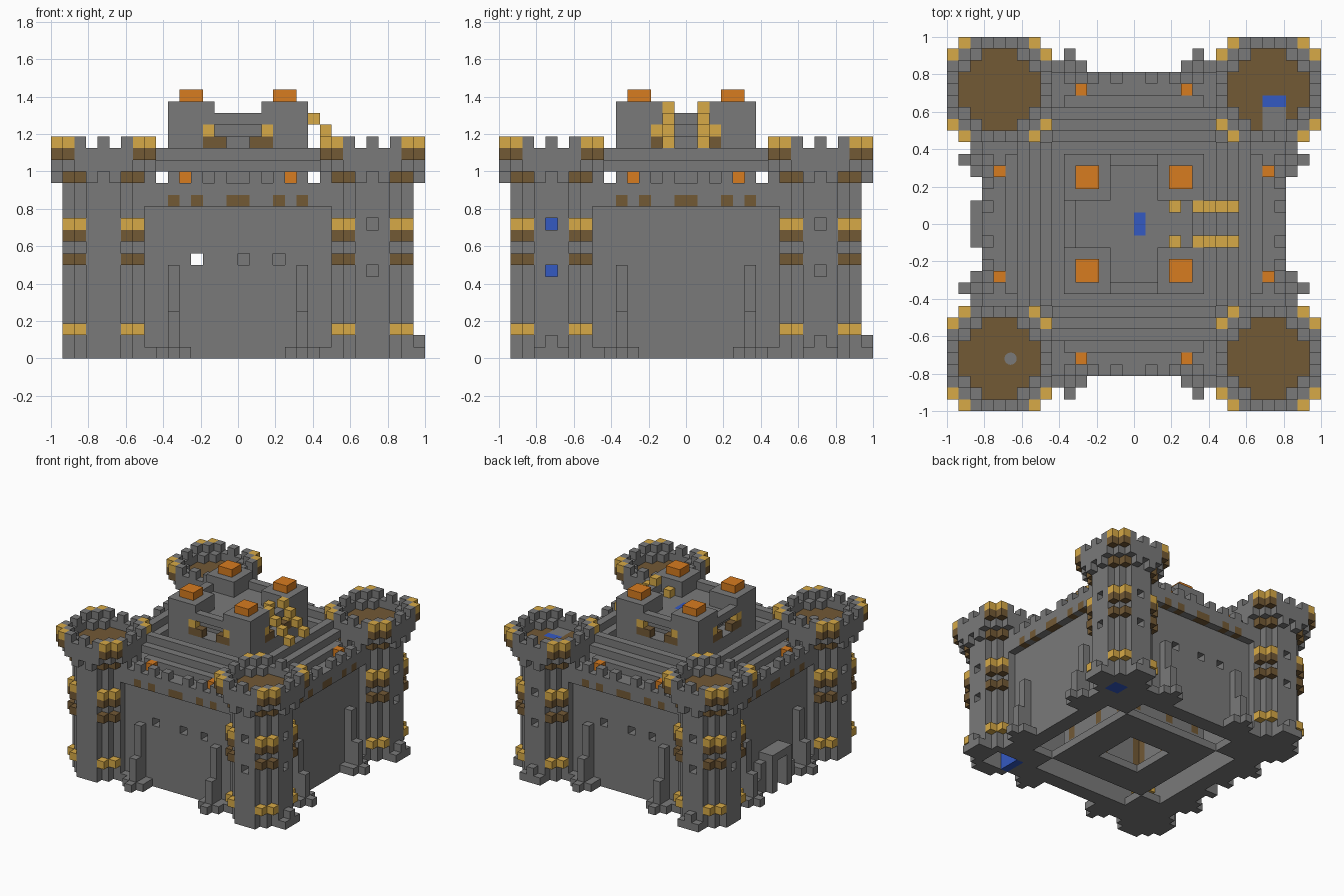
import bpy
import bmesh
from itertools import product
from mathutils import Vector

cube = bpy.data.objects.get("Cube")
if cube:
    bpy.data.objects.remove(cube)

N = 32            # blocks along the longest side
S = 2 / N         # block size
LAST = N - 1


def material(name, rgb):
    m = bpy.data.materials.new(name)
    m.use_nodes = True
    m.diffuse_color = (*rgb, 1)
    m.node_tree.nodes["Principled BSDF"].inputs["Base Color"].default_value = (*rgb, 1)
    return m


STONE, GOLD, BROWN, ORANGE, BLUE = range(5)
MATERIALS = [
    material("grey_stone", (0.195, 0.195, 0.195)),
    material("gold_trim", (0.68, 0.4, 0.063)),
    material("brown_wood", (0.17, 0.1, 0.036)),
    material("orange_lamp", (0.68, 0.2, 0.014)),
    material("blue_glass", (0.034, 0.1, 0.54)),
]


def span(r):
    return (r,) if isinstance(r, int) else range(r[0], r[1] + 1)


def fill(cells, x, y, z, colour=STONE):
    """Fill a box of blocks; each range is one index or (first, last)."""
    for c in product(span(x), span(y), span(z)):
        cells[c] = colour


def carve(cells, x, y, z):
    for c in product(span(x), span(y), span(z)):
        cells.pop(c, None)


def build(name, cells):
    """Turn blocks into a mesh that keeps only the exposed sides."""
    bm = bmesh.new()
    verts = {}
    for cell, colour in cells.items():
        for axis, side in product(range(3), (0, 1)):
            near = list(cell)
            near[axis] += 2 * side - 1
            if tuple(near) in cells:
                continue
            a, b = (axis + 1) % 3, (axis + 2) % 3
            loop = []
            for da, db in ((0, 0), (1, 0), (1, 1), (0, 1)):
                p = list(cell)
                p[axis] += side
                p[a] += da
                p[b] += db
                key = tuple(p)
                if key not in verts:
                    verts[key] = bm.verts.new(Vector((p[0] - N / 2, p[1] - N / 2, p[2])) * S)
                loop.append(verts[key])
            face = bm.faces.new(loop if side else loop[::-1])
            face.material_index = colour
    bmesh.ops.dissolve_limit(bm, angle_limit=0.01, verts=bm.verts, edges=bm.edges,
                             delimit={'MATERIAL'})
    mesh = bpy.data.meshes.new(name)
    bm.to_mesh(mesh)
    bm.free()
    for m in MATERIALS:
        mesh.materials.append(m)
    obj = bpy.data.objects.new(name, mesh)
    bpy.context.collection.objects.link(obj)


def octagon(lo, hi):
    """Yield x, y and edge distances of a square, leaving corner tips to the caller."""
    for x, y in product(range(lo, hi + 1), repeat=2):
        yield x, y, min(x - lo, hi - x), min(y - lo, hi - y)


def tower(name, right, back):
    t = {}
    bands = {2: GOLD, 8: BROWN, 10: BROWN, 11: GOLD, 15: BROWN}
    # shaft with coloured corner bands
    for x, y, dx, dy in octagon(1, 7):
        for z in range(16):
            if dx + dy > 1:
                t[x, y, z] = STONE
            elif dx + dy == 1 and z in bands:
                t[x, y, z] = bands[z]
    # overhanging platform, floor, parapet and battlements
    for x, y, dx, dy in octagon(0, 8):
        rim = min(dx, dy) == 0
        inner_corner = not rim and dx + dy < 4
        if dx + dy > 1:
            if rim and max(dx, dy) == 3:
                t[x, y, 15] = STONE
            t[x, y, 16] = STONE if rim or inner_corner else BROWN
            if rim or inner_corner:
                t[x, y, 17] = STONE
            if dx == dy == 1 or rim and max(dx, dy) in (2, 4):
                t[x, y, 18] = STONE
        elif dx + dy == 1:
            t[x, y, 17] = BROWN
            t[x, y, 18] = GOLD
    # open shaft with a blue inner wall
    if right and not back:
        carve(t, (3, 5), (3, 5), (0, 14))
        fill(t, 2, (3, 5), (0, 14), BLUE)
    # windows
    for z in (7, 11):
        if right or back:
            carve(t, 4, (6, 7) if back else (1, 2), z)
        carve(t, (6, 7) if right else 1, 4, z)
    # stepped feet
    if right:
        fill(t, 8, (3, 5), 0)
        fill(t, 8, 4, 1)
    if back:
        fill(t, (3, 5), 8, 0)
        fill(t, 4, 8, 1)
    # blue hatch in one floor, with its foot below
    if right and back:
        fill(t, (4, 5), (1, 2), 16)
        fill(t, (4, 5), 3, 16, BLUE)
        fill(t, (4, 5), (3, 4), 0, BLUE)
    build(name, {(x + 23 * right, y + 23 * back, z): c for (x, y, z), c in t.items()})


for right, back in product((0, 1), repeat=2):
    tower(("back_" if back else "front_") + ("left" if right else "right") + "_tower",
          right, back)


# walls are described as (along, depth, height) and turned to each side
SIDES = {
    "front": lambda u, d: (u, d),
    "back": lambda u, d: (LAST - u, LAST - d),
    "left": lambda u, d: (LAST - d, u),
    "right": lambda u, d: (d, LAST - u),
}
for side, turn in SIDES.items():
    w = {}
    fill(w, (8, 23), (4, 5), (0, 12))
    fill(w, (8, 23), 3, (13, 14))
    for u in (10, 12, 15, 16, 19, 21):
        w[u, 3, 13] = BROWN
    for u in (8, 10, 12, 14, 17, 19, 21, 23):
        w[u, 3, 15] = STONE
    # window holes
    if side in ("front", "back"):
        for u in (12, 16, 19):
            carve(w, u, (4, 5), 8)
    # buttresses with stepped feet
    b = {}
    fill(b, (8, 11), 3, 0)
    fill(b, 10, 3, (0, 7))
    fill(b, 10, 2, (0, 3))
    fill(b, (9, 11), 2, 0)
    fill(b, 10, 1, 0)
    for (u, d, z), c in b.items():
        w[u, d, z] = w[LAST - u, d, z] = c
    # stepped gate
    if side == "right":
        for u, depth, top in ((12, 3, 1), (13, 3, 3), (14, (2, 3), 4)):
            fill(w, u, depth, (0, top))
            fill(w, LAST - u, depth, (0, top))
        fill(w, (14, 17), (2, 3), 4)
    build(side + "_wall", {(*turn(u, d), z): c for (u, d, z), c in w.items()})
    lamps = {(*turn(u, 4), 15): ORANGE for u in (11, 20)}
    build(side + "_lamps", lamps)

# walkway deck
deck = {}
fill(deck, (4, 27), (4, 27), (13, 14))
build("walkway_deck", deck)

# ground floor with side openings and a centre hole
floor = {}
fill(floor, (6, 25), (6, 25), 0)
for gap in ((6, 8), (23, 25)):
    carve(floor, gap, (9, 22), 0)
    carve(floor, (9, 22), gap, 0)
carve(floor, (13, 18), (13, 18), 0)
build("ground_floor", floor)

# inner room walls with brown posts and a window on two sides
room = {}
fill(room, (10, 21), (10, 21), (1, 12))
for turn in SIDES.values():
    for u in (11, 16, 20):
        for z in range(2, 7):
            room[(*turn(u, 10), z)] = BROWN
carve(room, (11, 20), (11, 20), (1, 12))
carve(room, 12, (10, 21), 8)
build("inner_room", room)

# ring around the keep, stepping up and down again
ring = {}
for x, y, dx, dy in octagon(5, 26):
    d = min(dx, dy)
    if d > 3 or not (9 <= x <= 22 or 9 <= y <= 22):
        continue
    if not {x, y} & {9, 22}:
        ring[x, y, 15] = STONE
    if d > 0:
        ring[x, y, 16] = STONE
    if d == 2:
        ring[x, y, 17] = STONE
build("stepped_ring", ring)

# keep with a sunken roof, four turrets and bridged openings
keep = {}
fill(keep, (10, 21), (10, 21), (15, 17))
fill(keep, (12, 19), (12, 19), 18)
fill(keep, (11, 20), (11, 20), 19)
for x, y in product((10, 18), repeat=2):
    fill(keep, (x, x + 3), (y, y + 3), (15, 21))
    fill(keep, (x + 1, x + 2), (y + 1, y + 2), 22, ORANGE)
for edge in (10, 21):
    fill(keep, edge, (14, 17), 20)
    fill(keep, (14, 17), edge, 20)
    for u in (13, 14, 17, 18):
        for x, y in ((edge, u), (u, edge)):
            keep[x, y, 18] = BROWN
            if u in (13, 18):
                keep[x, y, 19] = GOLD
fill(keep, 16, (15, 16), 19, BLUE)
build("keep", keep)

# two flights of steps from the keep roof
steps = {}
for y in (14, 17):
    steps[19, y, 20] = GOLD
    for i in range(4):
        steps[21 + i, y, 21 - i] = GOLD
build("roof_steps", steps)

# round cap on one tower floor
bpy.ops.mesh.primitive_cylinder_add(vertices=16, radius=0.033, depth=0.008,
                                    location=(-0.66, -0.72, 17 * S + 0.004))
cap = bpy.context.object
cap.name = "floor_cap"
cap.data.materials.append(MATERIALS[STONE])
